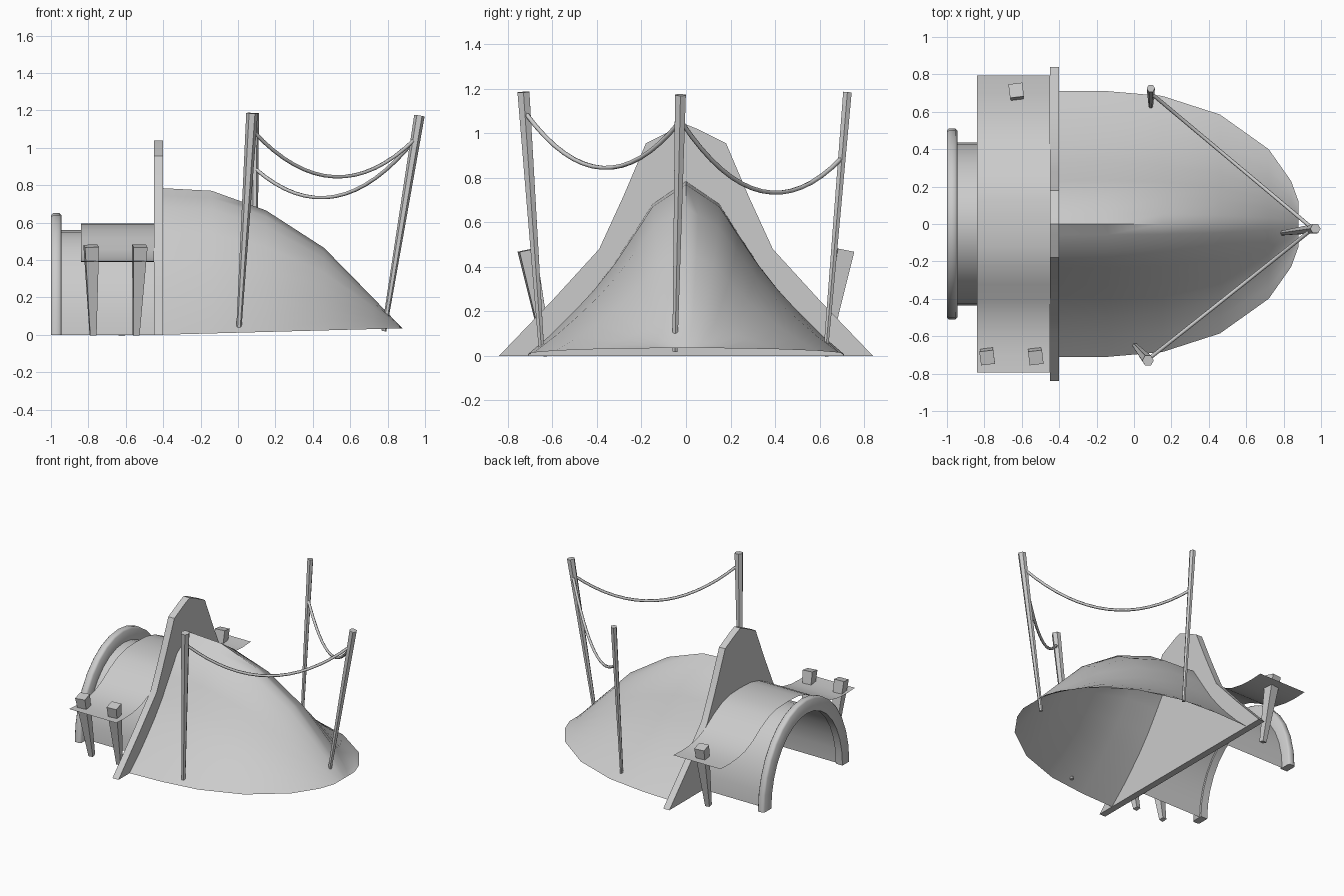
import bpy, bmesh, math
from mathutils import Vector

cube = bpy.data.objects.get("Cube")
if cube:
    bpy.data.objects.remove(cube, do_unlink=True)

GREY = (0.6, 0.6, 0.6, 1)
mat = bpy.data.materials.new("plain_grey")
mat.use_nodes = True
mat.diffuse_color = GREY
mat.node_tree.nodes["Principled BSDF"].inputs["Base Color"].default_value = GREY


def finish(name, bm, angle=40):
    bmesh.ops.recalc_face_normals(bm, faces=bm.faces)
    mesh = bpy.data.meshes.new(name)
    bm.to_mesh(mesh)
    bm.free()
    mesh.materials.append(mat)
    obj = bpy.data.objects.new(name, mesh)
    bpy.context.collection.objects.link(obj)
    bpy.ops.object.select_all(action="DESELECT")
    obj.select_set(True)
    bpy.context.view_layer.objects.active = obj
    bpy.ops.object.shade_smooth_by_angle(angle=math.radians(angle))
    return obj


def loft(name, rows, closed=False, caps=False, angle=40):
    """Skin equal-length rows of points."""
    bm = bmesh.new()
    grid = [[bm.verts.new(p) for p in row] for row in rows]
    n = len(grid[0])
    for a, b in zip(grid, grid[1:]):
        for i in range(n if closed else n - 1):
            j = (i + 1) % n
            bm.faces.new((a[i], a[j], b[j], b[i]))
    if caps:
        bm.faces.new(grid[0])
        bm.faces.new(grid[-1])
    return finish(name, bm, angle)


def mirrored(half):
    """Mirror a half profile that starts on the centre line."""
    return [(-y, z) for y, z in reversed(half[1:])] + half


def ellipse(w, h, n=16):
    return [(w * math.cos(math.pi * i / n), h * math.sin(math.pi * i / n)) for i in range(n + 1)]


def tapered(name, bottom, top, r0, r1, sides, turn=0.0):
    """Straight pole between two points."""
    a, b = Vector(bottom), Vector(top)
    d = (b - a).normalized()
    u = Vector((0, 1, 0)).cross(d).normalized()
    v = d.cross(u)
    rows = []
    for c, r in ((a, r0), (b, r1)):
        angles = [turn + math.tau * i / sides for i in range(sides)]
        rows.append([c + (u * math.cos(t) + v * math.sin(t)) * r for t in angles])
    return loft(name, rows, True, True)


def rope(name, start, end, sag, radius=0.01, n=16):
    a, b = Vector(start), Vector(end)
    side = (b - a).cross(Vector((0, 0, 1))).normalized()
    rows = []
    for i in range(n + 1):
        t = i / n
        c = a.lerp(b, t) - Vector((0, 0, 4 * sag * t * (1 - t)))
        tangent = (b - a) - Vector((0, 0, 4 * sag * (1 - 2 * t)))
        up = side.cross(tangent).normalized()
        rows.append([c + (side * math.cos(k * math.tau / 6) + up * math.sin(k * math.tau / 6)) * radius
                     for k in range(6)])
    return loft(name, rows, True, True, 70)


# Main tent shell: bell sections shrinking towards the low end
bell = mirrored([(0, 1), (.08, .95), (.21, .87), (.33, .7), (.46, .52),
                 (.58, .38), (.7, .26), (.85, .12), (1, 0)])
stations = [(-.42, .71, .785), (-.14, .71, .77), (.15, .685, .665), (.46, .585, .465),
            (.72, .4, .2), (.84, .23, .075), (.88, .12, .035)]
shell = []
for x, w, top in stations:
    base = 0.035 * (x + 0.42) / 1.3
    shell.append([(x, y * w, base + (top - base) * z) for y, z in bell])
loft("tent_shell", shell, angle=60)

# Tall dividing wall
wall = mirrored([(0, 1.04), (.05, 1.02), (.18, .955), (.28, .72), (.39, .48), (.6, .25), (.84, 0)])
loft("dividing_wall", [[(x, y, z) for y, z in wall] for x in (-.45, -.40)], True, True)

# Entrance tunnel and its thick rim
loft("entrance_tunnel", [[(x, y, z) for y, z in ellipse(.435, .56)] for x in (-.97, -.43)])
rim = []
outer, inner, middle = ellipse(.51, .65), ellipse(.42, .55), ellipse(.5, .64)
for o, i, m in zip(outer, inner, middle):
    rim.append([(-1, *i), (-1, *m), (-.99, *o), (-.955, *o), (-.945, *m), (-.945, *i)])
loft("entrance_rim", rim, True, True, 50)

# Canopy sheet draped over the tunnel
drape = mirrored([(0, .595), (.12, .59), (.22, .565), (.32, .515), (.41, .455),
                  (.5, .415), (.6, .395), (.7, .39), (.795, .395)])
loft("canopy", [[(x, y, z) for y, z in drape] for x in (-.84, -.45)], angle=60)

# Canopy posts, wider at the top
for i, (x0, x1, side) in enumerate([(-.775, -.785, -1), (-.545, -.525, -1), (-.62, -.63, 1)]):
    tapered(f"canopy_post_{i + 1}", (x0, side * .62, 0), (x1, side * .715, .475),
            .024, .053, 4, math.pi / 4 + .12)

# Tall leaning poles
tapered("right_pole", (.005, -.65, .04), (.075, -.73, 1.185), .014, .031, 6)
tapered("left_pole", (.09, .63, .05), (.09, .725, 1.185), .012, .022, 6)
tapered("end_pole", (.78, -.05, .02), (.97, -.025, 1.172), .013, .028, 6)

# Sagging ropes
rope("right_rope", (.08, -.72, 1.09), (.95, -.03, 1.05), .225)
rope("left_rope", (.09, .70, .89), (.95, -.02, 1.05), .23)
